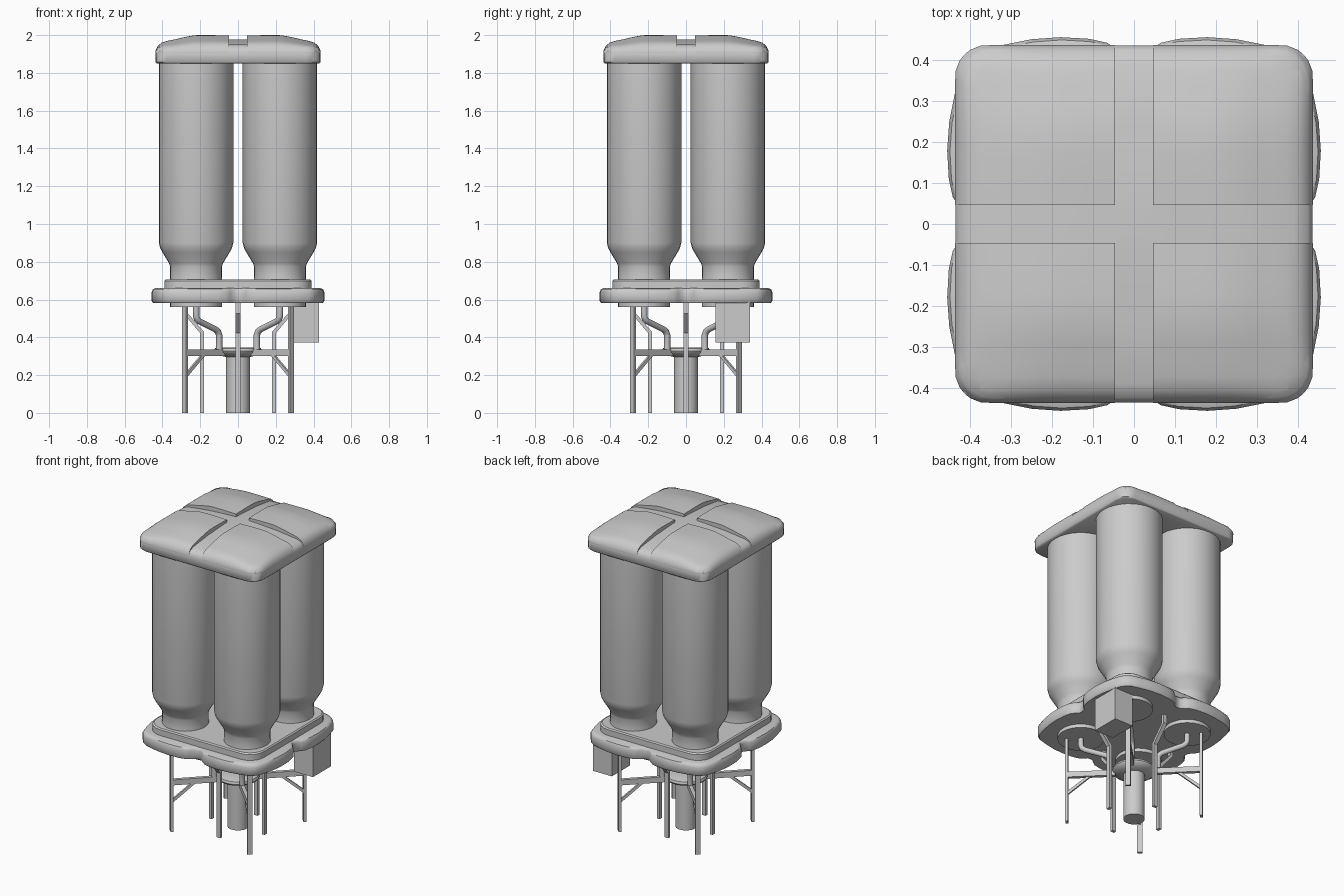
import bpy, bmesh, math
from math import sin, cos, pi, sqrt

if "Cube" in bpy.data.objects:
    bpy.data.objects.remove(bpy.data.objects["Cube"])


def finish(name, bm, angle=35):
    bmesh.ops.recalc_face_normals(bm, faces=bm.faces)
    me = bpy.data.meshes.new(name)
    bm.to_mesh(me)
    bm.free()
    ob = bpy.data.objects.new(name, me)
    bpy.context.collection.objects.link(ob)
    bpy.ops.object.select_all(action='DESELECT')
    bpy.context.view_layer.objects.active = ob
    ob.select_set(True)
    bpy.ops.object.shade_smooth_by_angle(angle=math.radians(angle))
    return ob


def loft(name, rings, angle=35):
    """Skin a stack of equal-length point rings and cap both ends."""
    bm = bmesh.new()
    vs = [[bm.verts.new(p) for p in ring] for ring in rings]
    n = len(vs[0])
    for a, b in zip(vs, vs[1:]):
        for i in range(n):
            j = (i + 1) % n
            bm.faces.new((a[i], a[j], b[j], b[i]))
    bm.faces.new(vs[0])
    bm.faces.new(vs[-1])
    return finish(name, bm, angle)


def circle(r, z, cx=0, cy=0, n=32):
    return [(cx + r * cos(2 * pi * i / n), cy + r * sin(2 * pi * i / n), z) for i in range(n)]


def rounded_square(h, r, z, n=5):
    pts = []
    for q in range(4):
        sx, sy = [(1, 1), (-1, 1), (-1, -1), (1, -1)][q]
        for i in range(n + 1):
            a = pi / 2 * (q + i / n)
            pts.append((sx * (h - r) + r * cos(a), sy * (h - r) + r * sin(a), z))
    return pts


def slab(name, poly, width, ang):
    """Extrude a (radius, z) outline sideways and turn it to an angle round z."""
    c, s = cos(ang), sin(ang)
    return loft(name, [[(r * c - t * s, r * s + t * c, z) for r, z in poly]
                       for t in (-width / 2, width / 2)])


# Lid with domed groove floor
loft("lid", [rounded_square(h, r, z) for h, r, z in [
    (.43, .08, 1.85), (.437, .08, 1.857), (.437, .08, 1.915), (.425, .075, 1.937),
    (.39, .07, 1.95), (.25, .05, 1.967), (.10, .03, 1.976), (.03, .01, 1.978)]], 50)

# Four raised pillow pads on the lid
T = [.047, .11, .17, .23, .29, .34, .375, .405, .425, .438]
G = [.97, .99, 1, .99, .86, .72, .64, .52, .33, 0]
for k, (sx, sy) in enumerate([(1, 1), (-1, 1), (-1, -1), (1, -1)]):
    bm = bmesh.new()
    n = len(T)
    grid = []
    for i in range(n):
        row = []
        for j in range(n):
            x, y = T[i], T[j]
            u, v = x - .358, y - .358
            if u > 0 and v > 0:
                f = max(u, v) / sqrt(u * u + v * v)
                x, y = .358 + u * f, .358 + v * f
            row.append(bm.verts.new((sx * x, sy * y, 1.915 + .085 * G[i] * G[j])))
        grid.append(row)
    for i in range(n - 1):
        for j in range(n - 1):
            bm.faces.new((grid[i][j], grid[i + 1][j], grid[i + 1][j + 1], grid[i][j + 1]))
    # groove walls
    edge = [e for e in bm.edges if e.is_boundary]
    new = bmesh.ops.extrude_edge_only(bm, edges=edge)["geom"]
    for v in new:
        if isinstance(v, bmesh.types.BMVert):
            v.co.z = 1.905
    finish("lid_pad", bm, 50)

# Four tanks with shoulders and necks, and the discs under the plate
C = .222
for sx in (-1, 1):
    for sy in (-1, 1):
        loft("tank", [circle(r, z, sx * C, sy * C) for r, z in [
            (.14, .69), (.137, .72), (.137, .775), (.143, .792), (.178, .85), (.19, .872),
            (.197, .90), (.197, 1.86)]], 40)
        loft("outlet_disc", [circle(.138, z, sx * C, sy * C) for z in (.56, .60)])

# Scalloped base plate and its upper tier
quarter = [(.405, -.02), (.405, .02), (.425, .04), (.443, .065), (.453, .11), (.457, .18),
           (.452, .25), (.438, .32), (.422, .375), (.402, .402),
           (.375, .422), (.32, .438), (.25, .452), (.18, .457), (.11, .453), (.065, .443), (.04, .425)]
outline = []
for q in range(4):
    c, s = round(cos(q * pi / 2)), round(sin(q * pi / 2))
    outline += [(x * c - y * s, x * s + y * c) for x, y in quarter]
loft("base_plate", [[(x * f, y * f, z) for x, y in outline] for f, z in [
    (.985, .583), (1, .592), (1, .64), (.985, .655), (.955, .66)]], 45)
loft("base_tier", [rounded_square(h, .1, z) for h, z in [(.39, .65), (.39, .698), (.383, .705)]])

# Hub and central spout
loft("hub", [circle(r, z) for r, z in [(.06, .295), (.09, .303), (.122, .318), (.127, .328),
                                       (.122, .342), (.115, .345)]], 40)
loft("spout", [circle(.063, z) for z in (0, .31)])

# Legs, arms, braces and pipes
for k in range(4):
    d = pi / 4 + k * pi / 2
    R = .281 * sqrt(2)
    slab("outer_leg", [(R - .008, 0), (R + .008, 0), (R + .008, .59), (R - .008, .59)], .03, d)
    slab("arm", [(.11, .30), (R, .30), (R, .335), (.11, .335)], .022, d)
    slab("brace", [(R, .18), (R, .203), (.275, .305), (.25, .305)], .014, d)
    slab("inner_leg", [(.181, 0), (.2, 0), (.2, .422), (.287, .525), (.287, .59), (.268, .59),
                       (.268, .53), (.181, .43)], .026, k * pi / 2)
    cu = bpy.data.curves.new("pipe", 'CURVE')
    cu.dimensions = '3D'
    cu.bevel_depth = .017
    cu.bevel_resolution = 2
    cu.use_fill_caps = True
    sp = cu.splines.new('POLY')
    path = [(.222, .57), (.222, .515), (.217, .497), (.203, .484), (.12, .443),
            (.106, .43), (.1, .412), (.1, .335)]
    sp.points.add(len(path) - 1)
    for p, (r, z) in zip(sp.points, path):
        p.co = (r * sqrt(2) * cos(d), r * sqrt(2) * sin(d), z, 1)
    ob = bpy.data.objects.new("pipe", cu)
    bpy.context.collection.objects.link(ob)
    bpy.ops.object.select_all(action='DESELECT')
    bpy.context.view_layer.objects.active = ob
    ob.select_set(True)
    bpy.ops.object.convert(target='MESH')
    bpy.ops.object.shade_smooth_by_angle(angle=math.radians(50))

# Control box under one corner
loft("control_box", [[(.295, .155, z), (.43, .155, z), (.43, .34, z), (.295, .34, z)]
                     for z in (.373, .59)])
